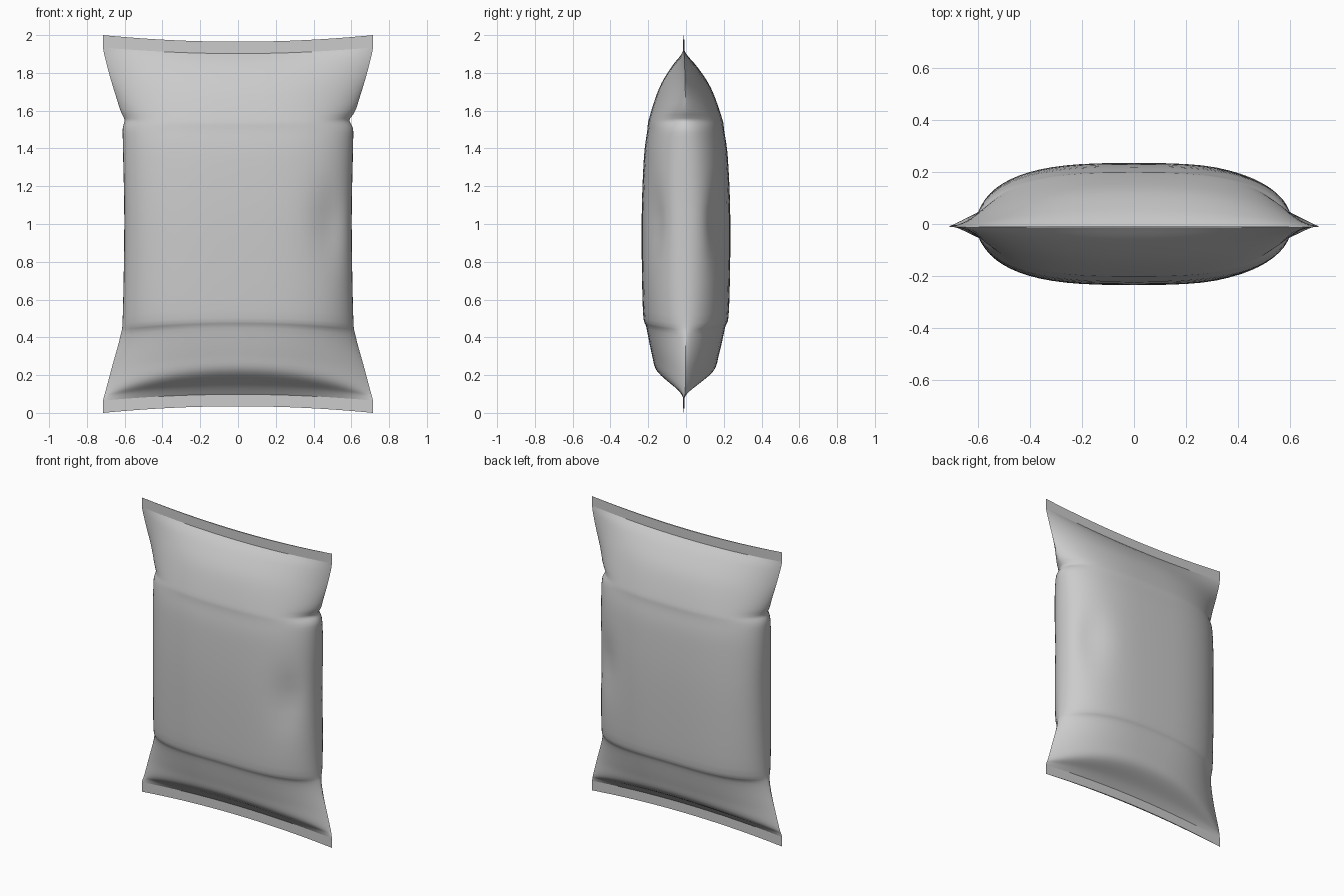
import bpy, bmesh, math

if "Cube" in bpy.data.objects:
    bpy.data.objects.remove(bpy.data.objects["Cube"])

foil = bpy.data.materials.new("grey_foil")
foil.use_nodes = True
GREY = (0.6, 0.6, 0.6, 1)
foil.diffuse_color = GREY
foil.node_tree.nodes["Principled BSDF"].inputs["Base Color"].default_value = GREY

SEGS = 64
SEAM_Y = -0.012

# Body sections: edge height, rise at centre, half width, half depth, roundness in x, in y
BODY = [
    (0.065, 0.033, 0.715, 0.004, 2.0, 1.0),
    (0.085, 0.060, 0.710, 0.050, 2.2, 1.0),
    (0.120, 0.100, 0.700, 0.148, 2.4, 1.0),
    (0.240, 0.070, 0.668, 0.178, 2.6, 1.1),
    (0.410, 0.040, 0.622, 0.208, 2.9, 1.4),
    (0.520, 0.025, 0.610, 0.228, 3.0, 1.9),
    (1.000, 0.000, 0.602, 0.235, 3.0, 2.2),
    (1.350, -0.010, 0.608, 0.223, 3.0, 2.1),
    (1.510, -0.018, 0.612, 0.204, 3.0, 1.9),
    (1.580, -0.020, 0.618, 0.193, 2.9, 1.6),
    (1.760, -0.040, 0.672, 0.137, 2.5, 1.1),
    (1.880, -0.040, 0.704, 0.062, 2.2, 1.0),
    (1.935, -0.033, 0.715, 0.004, 2.0, 1.0),
]


def smooth_rows(rows, steps=5):
    """Ease a short list of sections into many with a spline."""
    result = []
    for i in range(len(rows) - 1):
        a, b = rows[max(i - 1, 0)], rows[i]
        c, d = rows[i + 1], rows[min(i + 2, len(rows) - 1)]
        for k in range(steps):
            t = k / steps
            row = []
            for p, q, r, s in zip(a, b, c, d):
                bend = (2 * p - 5 * q + 4 * r - s) * t * t + (3 * q - p - 3 * r + s) * t ** 3
                row.append(q + ((r - p) * t + bend) / 2)
            result.append(row)
    return result + [rows[-1]]


def bump(value, centre, width):
    return math.exp(-((value - centre) / width) ** 2)


def section_point(row, angle):
    z, rise, w, d, nx, ny = row
    c, s = math.cos(angle), math.sin(angle)
    x = math.copysign(abs(c) ** (2 / nx), c) * w
    y = math.copysign(abs(s) ** (2 / ny), s) * max(d, 0.004)
    height = z + rise * (1 - (x / w) ** 2)
    # Pinched creases on both sides, and a soft dent on the left one
    side = bump(abs(c), 1, 0.3)
    x -= math.copysign(0.022 if c > 0 else 0.012, c) * side * bump(z, 1.55, 0.03)
    if c > 0:
        y *= 1 - 0.18 * bump(c, 0.75, 0.2) * bump(z, 1.0, 0.18)
    return x, y + SEAM_Y * (1 - min(d / 0.235, 1)), height


def loft(name, rows):
    bm = bmesh.new()
    rings = [[bm.verts.new(section_point(row, math.tau * k / SEGS)) for k in range(SEGS)]
             for row in rows]
    for low, high in zip(rings, rings[1:]):
        for k in range(SEGS):
            n = (k + 1) % SEGS
            bm.faces.new((low[k], low[n], high[n], high[k]))
    # Close both ends with strips running from front to back
    for ring in (rings[0], rings[-1]):
        half = SEGS // 2
        for k in range(half):
            quad = [ring[k], ring[k + 1], ring[half * 2 - k - 1], ring[-k]]
            bm.faces.new(list(dict.fromkeys(quad)))
    bmesh.ops.recalc_face_normals(bm, faces=bm.faces)
    mesh = bpy.data.meshes.new(name)
    bm.to_mesh(mesh)
    bm.free()
    mesh.materials.append(foil)
    obj = bpy.data.objects.new(name, mesh)
    bpy.context.collection.objects.link(obj)
    bpy.ops.object.select_all(action='DESELECT')
    obj.select_set(True)
    bpy.context.view_layer.objects.active = obj
    bpy.ops.object.shade_smooth_by_angle(angle=math.radians(40))


loft("bag_body", smooth_rows(BODY))

# Flat pressed seals across the bottom and top
for name, outer, inner in (("bottom_seal", 0, BODY[0]), ("top_seal", 2, BODY[-1])):
    edge = (outer, math.copysign(0.035, 1 - outer)) + inner[2:]
    loft(name, sorted([edge, inner]))
